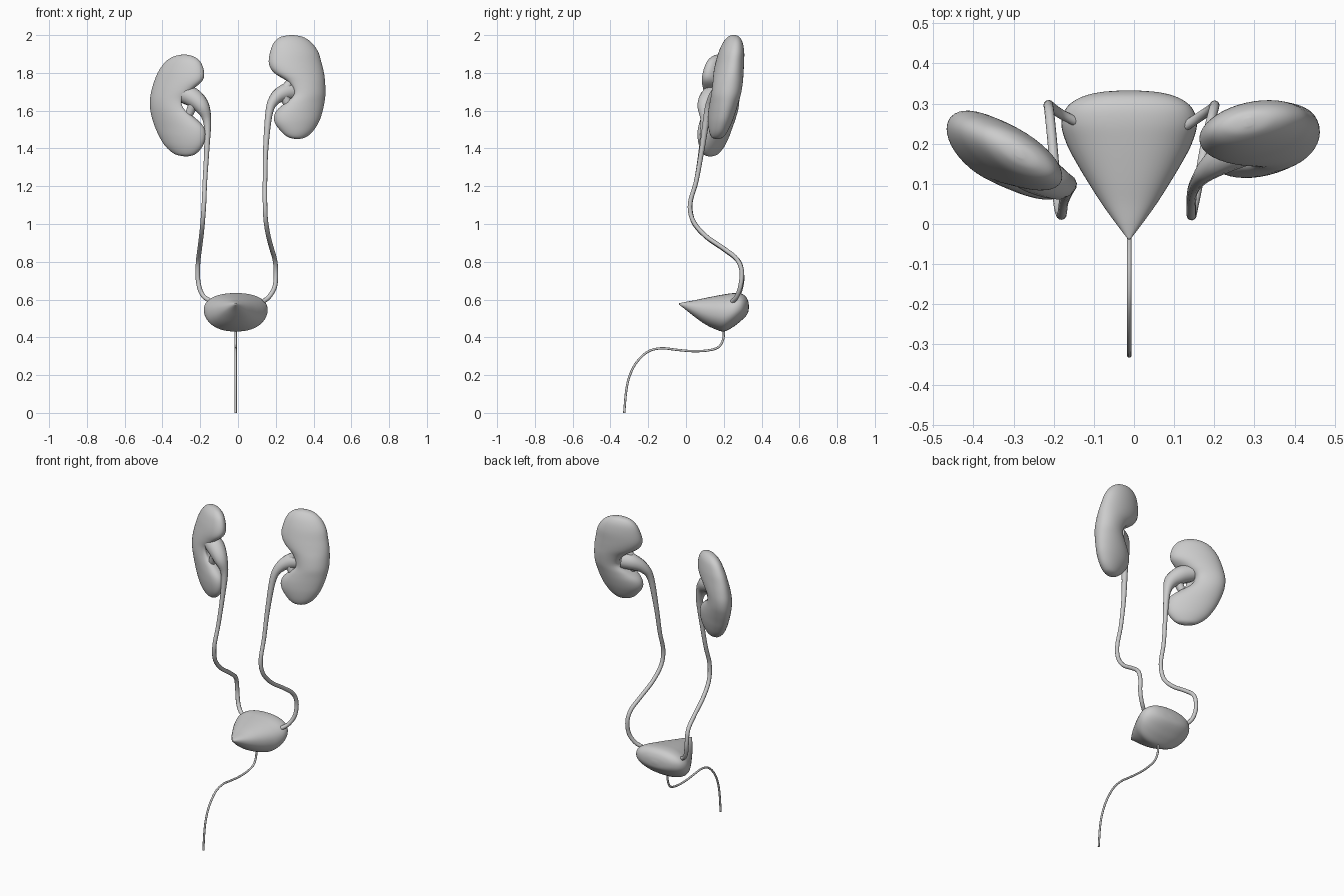
import bpy, bmesh, math

grey = bpy.data.materials.new("soft_grey")
grey.diffuse_color = (0.6, 0.6, 0.6, 1)


def spline(rows, steps=5):
    """Catmull-Rom interpolation through rows of numbers."""
    out = []
    n = len(rows)
    for i in range(n - 1):
        p0, p1, p2, p3 = rows[max(i - 1, 0)], rows[i], rows[i + 1], rows[min(i + 2, n - 1)]
        for s in range(steps):
            t = s / steps
            out.append([0.5 * (2 * b + (c - a) * t + (2 * a - 5 * b + 4 * c - d) * t * t
                               + (3 * b - a - 3 * c + d) * t ** 3)
                        for a, b, c, d in zip(p0, p1, p2, p3)])
    out.append(list(rows[-1]))
    return out


def loft(name, rings):
    """Skin a list of closed rings and cap both ends."""
    bm = bmesh.new()
    loops = [[bm.verts.new(p) for p in ring] for ring in rings]
    n = len(loops[0])
    for a, b in zip(loops, loops[1:]):
        for i in range(n):
            j = (i + 1) % n
            bm.faces.new((a[i], a[j], b[j], b[i]))
    bm.faces.new(loops[0])
    bm.faces.new(loops[-1])
    bmesh.ops.recalc_face_normals(bm, faces=bm.faces)
    me = bpy.data.meshes.new(name)
    bm.to_mesh(me)
    bm.free()
    me.materials.append(grey)
    for p in me.polygons:
        p.use_smooth = True
    ob = bpy.data.objects.new(name, me)
    bpy.context.collection.objects.link(ob)
    return ob


def kidney(name, rows, hilum_z, y_mid, z_mid, x_mid, lean, turn, sides=40):
    """rows: z, medial x, lateral x, half thickness."""
    rings = []
    for z, xm, xl, b in spline(rows):
        c, a = (xm + xl) / 2, (xl - xm) / 2
        dent = 0.05 * math.exp(-((z - hilum_z) / 0.07) ** 2)
        ring = []
        for k in range(sides):
            t = 2 * math.pi * k / sides
            x = c + a * math.cos(t)
            y = y_mid + lean * (z - z_mid) + turn * (x - x_mid) + b * math.sin(t)
            # hollow the inner side between the two lips
            x += math.copysign(dent, a) * max(0, -math.cos(t)) ** 5
            ring.append((x, y, z))
        rings.append(ring)
    return loft(name, rings)


def tube(name, pts):
    """pts: x, y, z, radius."""
    cu = bpy.data.curves.new(name, 'CURVE')
    cu.dimensions = '3D'
    cu.bevel_depth = 1.0
    cu.bevel_resolution = 4
    cu.use_fill_caps = True
    path = spline(pts, 6)
    sp = cu.splines.new('POLY')
    sp.points.add(len(path) - 1)
    for p, (x, y, z, r) in zip(sp.points, path):
        p.co = (x, y, z, 1)
        p.radius = r
    sp.use_smooth = True
    cu.materials.append(grey)
    ob = bpy.data.objects.new(name, cu)
    bpy.context.collection.objects.link(ob)
    bpy.ops.object.select_all(action='DESELECT')
    ob.select_set(True)
    bpy.context.view_layer.objects.active = ob
    bpy.ops.object.convert(target='MESH')
    return ob


# Kidneys
kidney("kidney_high", [
    (2.0, .275, .295, .01), (1.99, .225, .345, .03), (1.96, .19, .39, .05),
    (1.91, .17, .425, .065), (1.85, .163, .443, .073), (1.80, .185, .455, .077),
    (1.75, .24, .461, .078), (1.69, .262, .463, .077), (1.64, .225, .457, .074),
    (1.59, .193, .446, .07), (1.54, .193, .428, .062), (1.49, .228, .396, .047),
    (1.46, .265, .36, .03), (1.45, .305, .325, .01)],
    1.70, .21, 1.72, .31, .17, .15)
kidney("kidney_low", [
    (1.897, -.275, -.295, .01), (1.887, -.235, -.34, .03), (1.86, -.2, -.383, .05),
    (1.81, -.18, -.42, .065), (1.76, -.183, -.442, .073), (1.71, -.222, -.457, .077),
    (1.66, -.26, -.466, .078), (1.61, -.255, -.465, .078), (1.56, -.215, -.455, .075),
    (1.51, -.178, -.438, .07), (1.46, -.172, -.415, .063), (1.41, -.188, -.383, .05),
    (1.37, -.225, -.335, .03), (1.358, -.265, -.285, .01)],
    1.65, .17, 1.63, -.32, .08, -.45)

# Ureters, widening into the funnels at the kidneys
tube("ureter_high", [
    (.30, .205, 1.705, .05), (.245, .18, 1.695, .046), (.195, .145, 1.66, .032),
    (.165, .115, 1.59, .02), (.147, .085, 1.40, .014), (.143, .055, 1.23, .012),
    (.143, .022, 1.11, .012), (.147, .036, 1.02, .012), (.16, .10, .94, .012),
    (.178, .20, .87, .012), (.194, .268, .815, .012), (.201, .295, .75, .012),
    (.195, .288, .67, .012), (.165, .268, .615, .012), (.13, .245, .588, .012)])
tube("ureter_low", [
    (-.30, .155, 1.695, .05), (-.24, .125, 1.67, .052), (-.19, .10, 1.62, .04),
    (-.163, .098, 1.54, .021), (-.165, .082, 1.40, .014), (-.175, .055, 1.23, .012),
    (-.18, .023, 1.11, .012), (-.187, .04, 1.01, .012), (-.195, .11, .93, .012),
    (-.204, .21, .86, .012), (-.211, .28, .80, .012), (-.213, .297, .72, .012),
    (-.202, .288, .655, .012), (-.18, .273, .615, .012), (-.145, .255, .592, .012)])

# Upper and lower branches of the funnels
for name, root, ends in (
        ("high", (.235, .165, 1.69), ((.29, .19, 1.77), (.28, .165, 1.61))),
        ("low", (-.225, .105, 1.66), ((-.27, .14, 1.73), (-.26, .115, 1.58)))):
    for part, end in zip(("upper", "lower"), ends):
        tube(f"funnel_{name}_{part}_branch", [(*root, .028), (*end, .022)])

# Bladder, lofted from the pointed front to the broad back
bladder = []
for y, w, top, bot in spline([
        (-.038, .003, .580, .574), (0, .032, .588, .545), (.05, .068, .597, .505),
        (.10, .10, .608, .47), (.15, .13, .618, .445), (.20, .156, .627, .431),
        (.25, .169, .634, .455), (.29, .156, .632, .486), (.315, .122, .618, .51),
        (.328, .075, .595, .53), (.333, .015, .57, .555)]):
    ring = []
    for k in range(48):
        t = 2 * math.pi * k / 48
        c, s = math.cos(t), math.sin(t)
        ring.append((-.012 + w * math.copysign(abs(c) ** .9, c), y,
                     (top + bot) / 2 + (top - bot) / 2 * math.copysign(abs(s) ** .9, s)))
    bladder.append(ring)
loft("bladder", bladder)

# Urethra
tube("urethra", [(-.012, y, z, .006) for y, z in (
    (.20, .45), (.197, .39), (.17, .347), (.11, .33), (.03, .327), (-.05, .334),
    (-.13, .342), (-.20, .325), (-.26, .27), (-.297, .20), (-.316, .12), (-.327, 0))])
